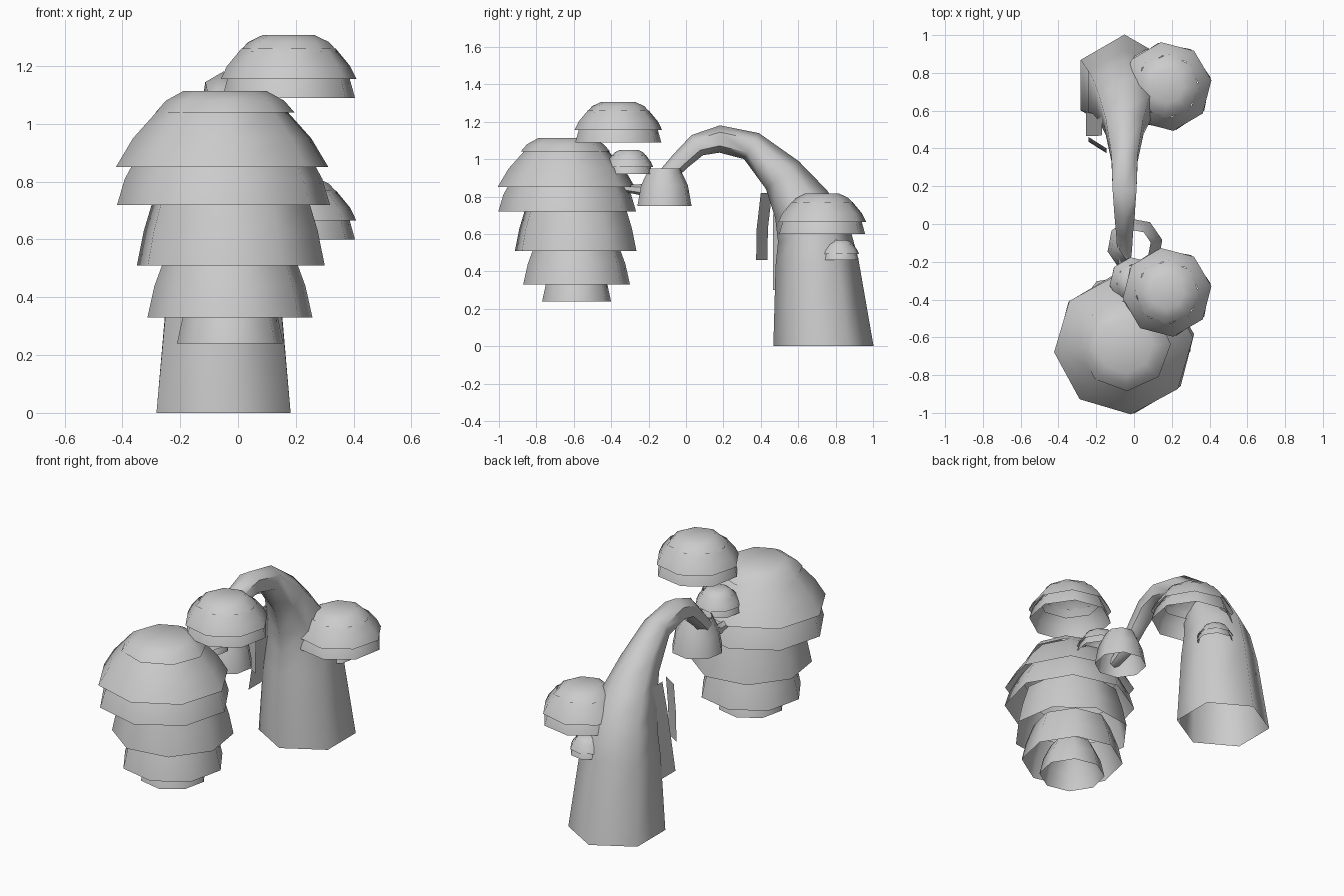
import bpy, bmesh, math
from mathutils import Vector

cube = bpy.data.objects.get("Cube")
if cube:
    bpy.data.objects.remove(cube)

grey = bpy.data.materials.new("plain grey")
grey.use_nodes = True
GREY = (0.6, 0.6, 0.6, 1)
grey.diffuse_color = GREY
grey.node_tree.nodes["Principled BSDF"].inputs["Base Color"].default_value = GREY


def loft(name, rings, closed=True, cap=False):
    """Bridge rows of points into a shell; optionally cap the last row."""
    bm = bmesh.new()
    rows = [[bm.verts.new(p) for p in ring] for ring in rings]
    n = len(rows[0])
    for a, b in zip(rows, rows[1:]):
        for i in range(n if closed else n - 1):
            j = (i + 1) % n
            bm.faces.new((a[i], a[j], b[j], b[i]))
    if cap:
        bm.faces.new(rows[-1])
    mesh = bpy.data.meshes.new(name)
    bm.to_mesh(mesh)
    bm.free()
    mesh.materials.append(grey)
    obj = bpy.data.objects.new(name, mesh)
    bpy.context.collection.objects.link(obj)
    bpy.ops.object.select_all(action="DESELECT")
    obj.select_set(True)
    bpy.context.view_layer.objects.active = obj
    bpy.ops.object.shade_smooth_by_angle(angle=math.radians(60))
    return obj


def skirt(name, x, y, profile, turn=0, cap=False):
    """Eight-sided leaf layer; profile is (radius, height) from the rim up."""
    angles = [math.radians(turn + 45 * i) for i in range(8)]
    rings = [[(x + r * math.cos(a), y + r * math.sin(a), z) for a in angles]
             for r, z in profile]
    return loft(name, rings, cap=cap)


# Arched trunk: six-sided tube tapering along a bent path of (y, z, radius)
path = [(.735, 0, .268), (.70, .45, .222), (.68, .61, .195), (.615, .76, .157),
        (.515, .915, .115), (.35, 1.07, .08), (.18, 1.108, .073), (.06, 1.075, .062),
        (-.03, .99, .052), (-.13, .885, .045), (-.23, .835, .032), (-.33, .845, .02),
        (-.42, .9, .015)]
rings = []
for k, (y, z, r) in enumerate(path):
    y0, z0, _ = path[max(k - 1, 0)]
    y1, z1, _ = path[min(k + 1, len(path) - 1)]
    along = Vector((0, y1 - y0, z1 - z0)).normalized() if k else Vector((0, 0, 1))
    out = Vector((0, along.z, -along.y))
    side = Vector((1, 0, 0))
    centre = Vector((-.05, y, z))
    rings.append([centre + r * (out * math.cos(a) - side * math.sin(a))
                  for a in (math.radians(60 * i) for i in range(6))])
loft("trunk", rings, cap=True)

# Large hanging crown, layer by layer from the top
skirt("crown_cap", -.045, -.645, [(.24, 1.04), (.205, 1.08), (.145, 1.113)], 2, True)
skirt("crown_upper", -.055, -.64, [(.37, .85), (.31, .95), (.22, 1.05)], 6)
skirt("crown_widest", -.05, -.635, [(.372, .72), (.345, .81), (.29, .91)], 8)
skirt("crown_middle", -.025, -.59, [(.335, .51), (.31, .63), (.27, .76)], 31)
skirt("crown_lower", -.028, -.585, [(.29, .33), (.265, .44), (.22, .56)], 10)
skirt("crown_bottom", -.027, -.585, [(.187, .24), (.165, .34), (.12, .43)], 10)


# Three-layer leaf clumps, repeated at several sizes
def clump(name, x, y, z, wide, tall):
    layers = {"cap": ([(.17, .16), (.14, .193), (.09, .217)], -3),
              "middle": ([(.237, .065), (.215, .11), (.165, .17)], 8),
              "skirt": ([(.235, 0), (.215, .07), (.18, .12)], 12)}
    for part, (profile, turn) in layers.items():
        scaled = [(r * wide, z + h * tall) for r, h in profile]
        skirt(f"{name}_{part}", x, y, scaled, turn, part == "cap")


clump("high_clump", .175, -.362, 1.09, 1, 1)
clump("trunk_clump", .175, .728, .60, 1, 1)
clump("branch_clump", .0, -.305, .92, .55, .6)
clump("small_clump", .08, .82, .46, .45, .5)

# Open bell of leaves around the branch
skirt("branch_bell", .005, -.115, [(.148, .75), (.128, .86), (.085, .95)], 12)

# Hanging strips beside the trunk: left and right edges stepped down the length
loft("long_strip", [[(x, y, z), (x, y + .145, z)]
     for x, y, z in ((-.17, .47, .82), (-.2, .465, .65), (-.255, .465, .3))], closed=False)
loft("short_strip", [[(-.24, y + .06, z), (-.145, y, z)]
     for y, z in ((.4, .82), (.378, .63), (.375, .46))], closed=False)
